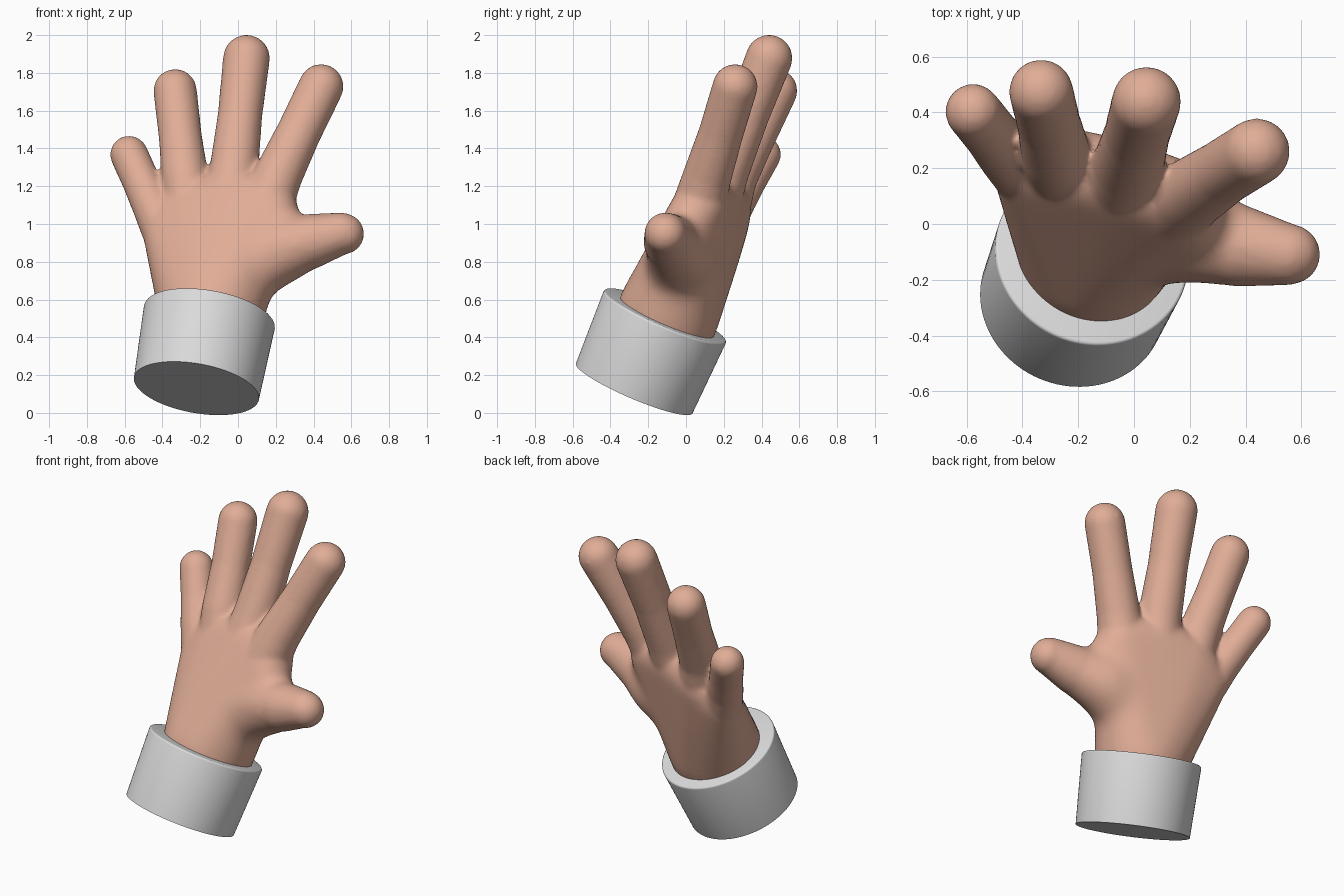
import bpy, bmesh
from mathutils import Vector, Matrix

if "Cube" in bpy.data.objects:
    bpy.data.objects.remove(bpy.data.objects["Cube"])


def material(name, rgb):
    m = bpy.data.materials.new(name)
    m.diffuse_color = (*rgb, 1)
    m.use_nodes = True
    m.node_tree.nodes["Principled BSDF"].inputs["Base Color"].default_value = m.diffuse_color
    return m


skin = material("warm skin", (0.75, 0.42, 0.31))
white = material("cuff white", (0.70, 0.70, 0.70))


def add_hull(bm, balls):
    """Convex skin around a set of balls (x, y, z, radius)."""
    part = bmesh.new()
    for x, y, z, r in balls:
        bmesh.ops.create_icosphere(part, subdivisions=3, radius=r,
                                   matrix=Matrix.Translation((x, y, z)))
    res = bmesh.ops.convex_hull(part, input=part.verts)
    junk = {g for g in res["geom_interior"] + res["geom_unused"]
            if isinstance(g, bmesh.types.BMVert)}
    bmesh.ops.delete(part, geom=list(junk), context='VERTS')
    tmp = bpy.data.meshes.new("tmp")
    part.to_mesh(tmp)
    part.free()
    bm.from_mesh(tmp)
    bpy.data.meshes.remove(tmp)


def add_chain(bm, chain):
    for a, b in zip(chain, chain[1:]):
        add_hull(bm, [a, b])


def fused(name, bm, voxel, iterations):
    """Object whose overlapping parts melt into one smooth skin."""
    me = bpy.data.meshes.new(name)
    bm.to_mesh(me)
    bm.free()
    ob = bpy.data.objects.new(name, me)
    bpy.context.collection.objects.link(ob)
    rm = ob.modifiers.new("fuse", 'REMESH')
    rm.mode = 'VOXEL'
    rm.voxel_size = voxel
    rm.use_smooth_shade = True
    sm = ob.modifiers.new("soften", 'SMOOTH')
    sm.factor = 0.5
    sm.iterations = iterations
    return ob


# Palm and thumb base, heavily softened
wrist = (-0.14, -0.10, 0.51, 0.278)
heel = (-0.22, 0.09, 0.82, 0.19)
knuckles = [(0.17, 0.085, 1.12, 0.145), (-0.04, 0.16, 1.15, 0.147),
            (-0.26, 0.21, 1.09, 0.145), (-0.39, 0.205, 0.99, 0.128)]
thumb = [(-0.01, -0.03, 0.74, 0.20), (0.19, -0.025, 0.85, 0.19),
         (0.37, -0.078, 0.905, 0.148), (0.545, -0.109, 0.95, 0.112), (0.56, -0.109, 0.948, 0.109)]
bm = bmesh.new()
add_hull(bm, [wrist, heel] + knuckles)
add_hull(bm, [knuckles[0], (0.19, 0.025, 1.02, 0.145), thumb[0]])
add_chain(bm, thumb)
palm = fused("palm", bm, 0.02, 40)
deps = bpy.context.evaluated_depsgraph_get()
soft = bpy.data.meshes.new_from_object(palm.evaluated_get(deps))
bpy.data.objects.remove(palm)

# Hand: soft palm joined by the fingers and thumb tip
fingers = [
    [(0.15, 0.07, 1.10, 0.142), (0.21, 0.112, 1.25, 0.130),
     (0.32, 0.185, 1.48, 0.119), (0.44, 0.26, 1.728, 0.120)],
    [(-0.045, 0.15, 1.13, 0.145), (-0.022, 0.205, 1.28, 0.131),
     (0.01, 0.32, 1.57, 0.119), (0.045, 0.44, 1.878, 0.125)],
    [(-0.255, 0.20, 1.08, 0.14), (-0.28, 0.25, 1.24, 0.126),
     (-0.305, 0.36, 1.46, 0.115), (-0.333, 0.475, 1.706, 0.116)],
    [(-0.395, 0.195, 0.98, 0.122), (-0.45, 0.245, 1.09, 0.109),
     (-0.510, 0.32, 1.22, 0.101), (-0.577, 0.403, 1.368, 0.101)],
]
bm = bmesh.new()
bm.from_mesh(soft)
for chain in fingers + [thumb[2:]]:
    add_chain(bm, chain)
bpy.data.meshes.remove(soft)
hand = fused("hand", bm, 0.0135, 12)
hand.data.materials.clear()
hand.data.materials.append(skin)

# Cuff: slightly flared tilted cylinder with a softened upper rim
bottom, top = Vector((-0.22, -0.274, 0.13)), Vector((-0.15, -0.109, 0.515))
axis = top - bottom
bpy.ops.mesh.primitive_cone_add(vertices=96, radius1=0.336, radius2=0.352,
                                depth=axis.length, location=(bottom + top) / 2,
                                rotation=axis.to_track_quat('Z', 'Y').to_euler())
cuff = bpy.context.object
cuff.name = "cuff"
cuff.data.materials.append(white)
bm = bmesh.new()
bm.from_mesh(cuff.data)
rim = [e for e in bm.edges if all(v.co.z > 0 for v in e.verts)]
bmesh.ops.bevel(bm, geom=rim, offset=0.012, segments=3, profile=0.5, affect='EDGES')
bm.to_mesh(cuff.data)
bm.free()
bpy.ops.object.shade_smooth_by_angle(angle=0.7)
